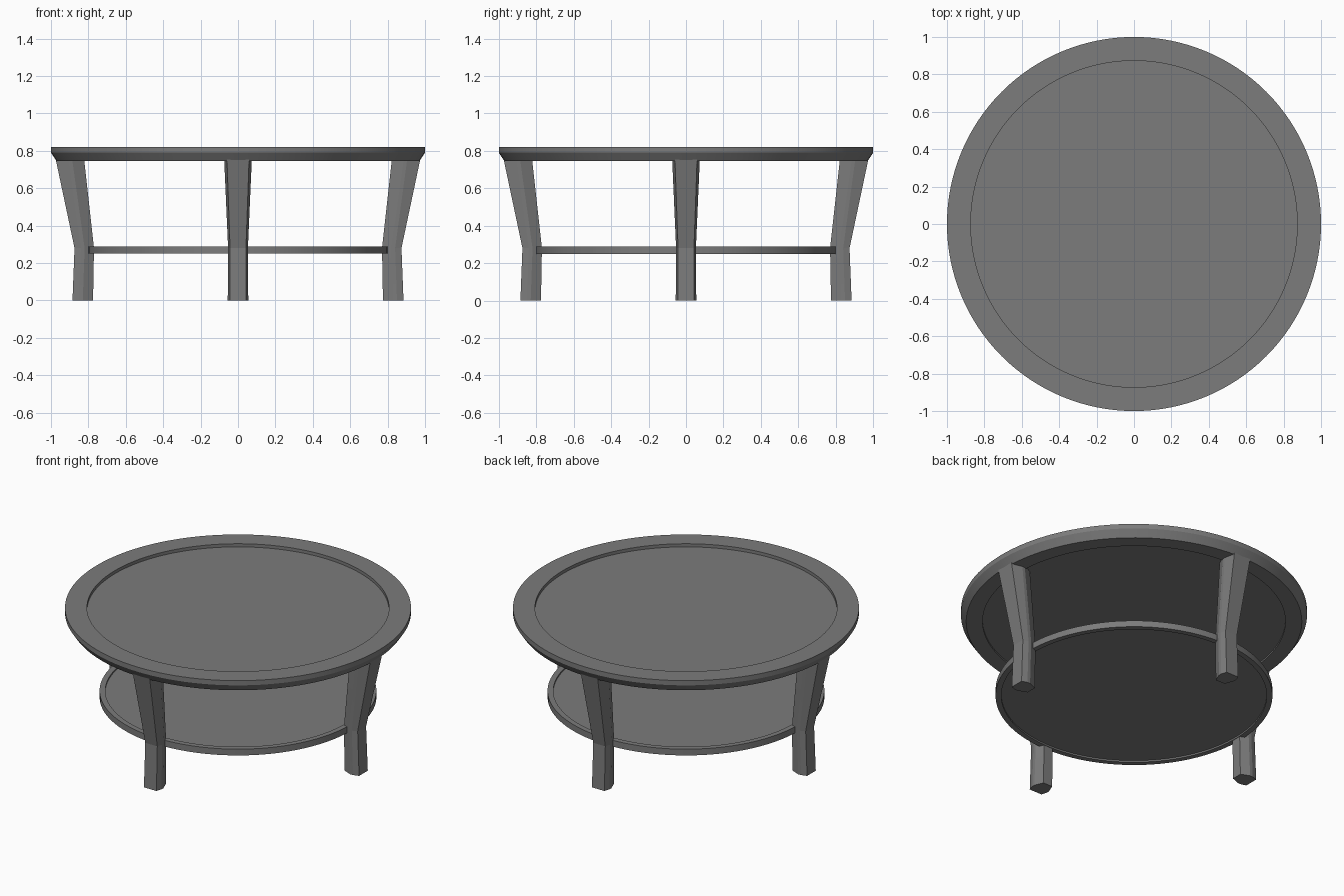
import bpy, bmesh, math
from mathutils import Matrix, Vector

if "Cube" in bpy.data.objects:
    bpy.data.objects.remove(bpy.data.objects["Cube"], do_unlink=True)

grey = bpy.data.materials.new("grey_paint")
grey.use_nodes = True
colour = (0.2, 0.2, 0.2, 1)
grey.diffuse_color = colour
grey.node_tree.nodes["Principled BSDF"].inputs["Base Color"].default_value = colour


def make_object(name, bm, angle):
    bmesh.ops.recalc_face_normals(bm, faces=bm.faces[:])
    mesh = bpy.data.meshes.new(name)
    bm.to_mesh(mesh)
    bm.free()
    mesh.materials.append(grey)
    obj = bpy.data.objects.new(name, mesh)
    bpy.context.collection.objects.link(obj)
    bpy.ops.object.select_all(action="DESELECT")
    obj.select_set(True)
    bpy.context.view_layer.objects.active = obj
    bpy.ops.object.shade_smooth_by_angle(angle=math.radians(angle))
    return obj


def lathe(name, profile, segments=128):
    """Stack rings of (radius, height) and cap both ends."""
    bm = bmesh.new()
    rings = []
    for r, z in profile:
        rings.append([bm.verts.new((r * math.cos(a), r * math.sin(a), z))
                      for a in (math.tau * i / segments for i in range(segments))])
    for low, high in zip(rings, rings[1:]):
        for i in range(segments):
            j = (i + 1) % segments
            bm.faces.new((low[i], low[j], high[j], high[i]))
    bm.faces.new(rings[0])
    bm.faces.new(rings[-1])
    return make_object(name, bm, 25)


# Tabletop with bevelled underside and a shallow tray recess
lathe("tabletop", [(0.875, 0.755), (0.875, 0.745), (0.97, 0.745), (1.0, 0.79),
                   (1.0, 0.82), (0.873, 0.82), (0.873, 0.8)])

# Lower shelf with a thin rim on both sides
lathe("lower_shelf", [(0.767, 0.26), (0.767, 0.25), (0.8, 0.25),
                      (0.8, 0.29), (0.767, 0.29), (0.767, 0.28)])

# Leg sections: height, half width, then inner, ridge, ridge and outer radius
sections = [(0.0, 0.055, 0.775, 0.83, 0.85, 0.885),
            (0.28, 0.053, 0.77, 0.82, 0.84, 0.874),
            (0.757, 0.074, 0.823, 0.887, 0.905, 0.975)]


def leg(name, angle):
    """Bent leg with an eight-sided section, placed around the centre."""
    bm = bmesh.new()
    turn = Matrix.Rotation(angle, 4, "Z")
    rings = []
    for z, w, inner, ridge_in, ridge_out, outer in sections:
        side = [(inner, w * 0.6), (ridge_in, w), (ridge_out, w), (outer, w * 0.8)]
        outline = side + [(r, -y) for r, y in reversed(side)]
        rings.append([bm.verts.new(turn @ Vector((r, y, z))) for r, y in outline])
    for low, high in zip(rings, rings[1:]):
        for i in range(len(low)):
            j = (i + 1) % len(low)
            bm.faces.new((low[i], low[j], high[j], high[i]))
    bm.faces.new(rings[0])
    bm.faces.new(rings[-1])
    return make_object(name, bm, 5)


for index, name in enumerate(("left_leg", "back_leg", "right_leg", "front_leg")):
    leg(name, index * math.pi / 2)
